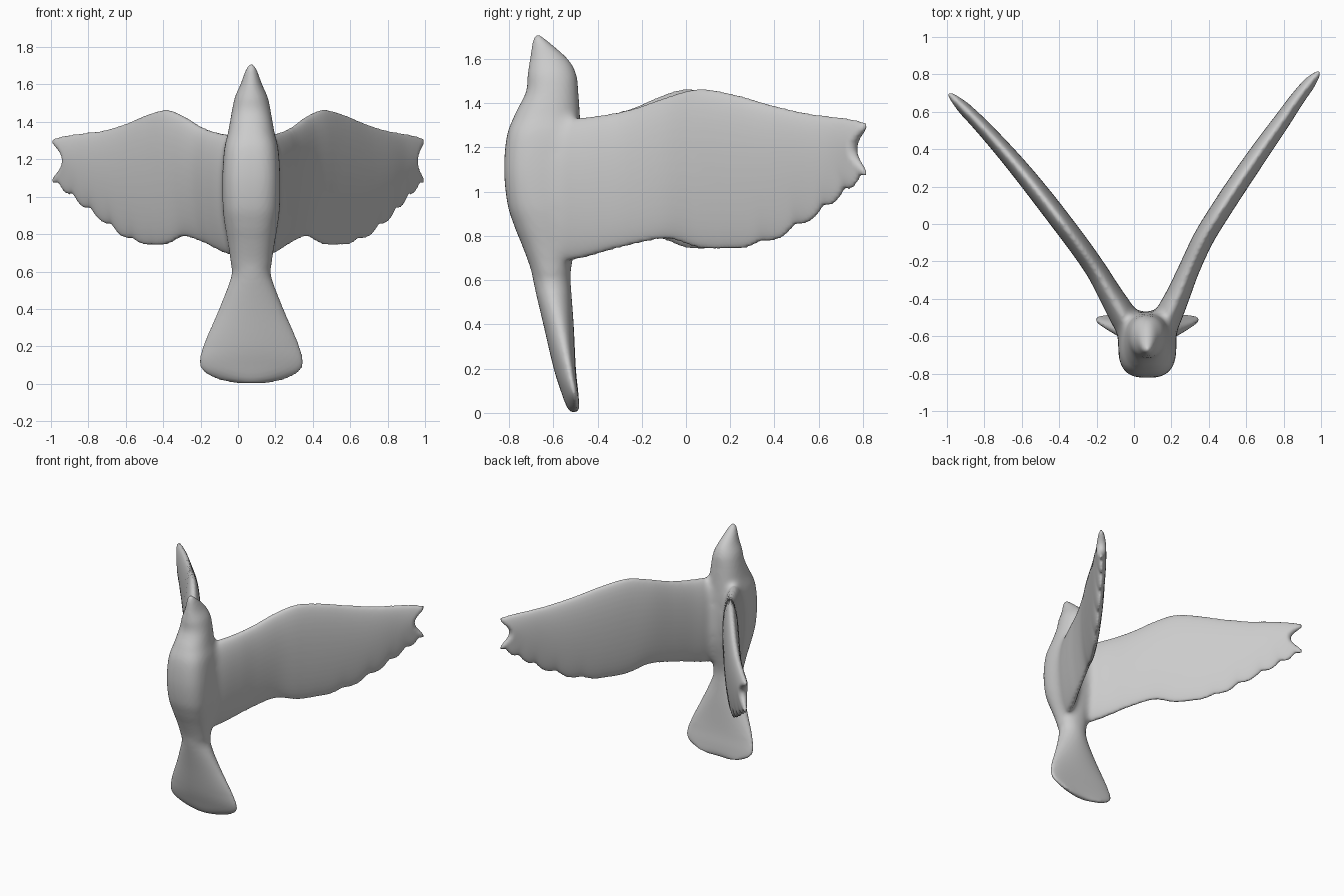
import bpy, bmesh, math
from mathutils import Vector

cube = bpy.data.objects.get("Cube")
if cube:
    bpy.data.objects.remove(cube, do_unlink=True)

# One matte grey for the whole bird
grey = bpy.data.materials.new("plain grey")
grey.use_nodes = True
grey.diffuse_color = (0.6, 0.6, 0.6, 1)
grey.node_tree.nodes["Principled BSDF"].inputs["Base Color"].default_value = (0.6, 0.6, 0.6, 1)


def sample(rows, u):
    """Smooth (Catmull-Rom) interpolation between table rows."""
    last = len(rows) - 1
    i = min(int(u), last - 1)
    t = u - i
    a, b, c, d = (rows[max(0, min(last, k))] for k in (i - 1, i, i + 1, i + 2))
    return [0.5 * (2 * q + (r - p) * t + (2 * p - 5 * q + 4 * r - s) * t * t
                   + (3 * q - p - 3 * r + s) * t ** 3)
            for p, q, r, s in zip(a, b, c, d)]


def loft(name, rings):
    """Skin a list of closed rings and close both ends with quad strips."""
    bm = bmesh.new()
    loops = [[bm.verts.new(p) for p in ring] for ring in rings]
    n = len(loops[0])
    for lo, hi in zip(loops, loops[1:]):
        for i in range(n):
            j = (i + 1) % n
            bm.faces.new((lo[i], lo[j], hi[j], hi[i]))
    for end in (loops[0], loops[-1]):
        for i in range(n // 2 - 1):
            bm.faces.new((end[i], end[i + 1], end[n - 2 - i], end[n - 1 - i]))
    bmesh.ops.recalc_face_normals(bm, faces=bm.faces)
    mesh = bpy.data.meshes.new(name)
    bm.to_mesh(mesh)
    bm.free()
    mesh.materials.append(grey)
    obj = bpy.data.objects.new(name, mesh)
    bpy.context.collection.objects.link(obj)
    return obj


def angles(n):
    return [2 * math.pi * (i + 0.5) / n for i in range(n)]


def spow(v, e):
    return math.copysign(abs(v) ** e, v)


# Head, body and tail fan: height, half width, front y, back y, roundness power
BODY = [
    (1.708, .008, -.680, -.662, 1.0), (1.68, .028, -.692, -.625, 1.0),
    (1.60, .058, -.705, -.535, 1.0), (1.53, .088, -.715, -.497, .95),
    (1.45, .105, -.724, -.487, .9), (1.35, .123, -.773, -.480, .85),
    (1.25, .145, -.810, -.475, .75), (1.10, .155, -.822, -.470, .72),
    (0.95, .153, -.808, -.470, .75), (0.85, .142, -.778, -.480, .8),
    (0.75, .125, -.738, -.500, .85), (0.65, .110, -.702, -.520, .9),
    (0.57, .108, -.685, -.520, 1.0), (0.40, .172, -.645, -.508, 1.0),
    (0.20, .258, -.598, -.498, 1.0), (0.09, .274, -.563, -.487, 1.0),
    (0.03, .195, -.540, -.485, 1.0), (0.003, .09, -.520, -.495, 1.0),
]
CENTRE_X = .071
rings = []
STEPS = 6
for k in range((len(BODY) - 1) * STEPS + 1):
    z, hw, front, back, e = sample(BODY, k / STEPS)
    mid, depth = (front + back) / 2, (back - front) / 2
    bow = .02 * max(0, min(1, (.5 - z) / .3))  # tail corners sweep back
    rings.append([(CENTRE_X + hw * spow(math.cos(a), e),
                   mid + depth * spow(math.sin(a), e) + bow * math.cos(a) ** 2, z)
                  for a in angles(48)])
bird = loft("bird", rings)

# Wings: right x, right y, left x, left y, top z, bottom z, half thickness
WING = [
    (.00, -.60, .14, -.60, 1.32, .68, .075),
    (-.065, -.48, .19, -.48, 1.335, .695, .075),
    (-.13, -.37, .24, -.37, 1.35, .725, .066),
    (-.20, -.25, .295, -.24, 1.375, .76, .059),
    (-.29, -.12, .37, -.08, 1.43, .785, .058),
    (-.38, .00, .455, .06, 1.465, .745, .058),
    (-.48, .13, .56, .22, 1.44, .742, .057),
    (-.60, .28, .68, .395, 1.39, .785, .053),
    (-.72, .42, .79, .55, 1.355, .87, .047),
    (-.83, .54, .87, .665, 1.34, .955, .041),
    (-.92, .63, .94, .755, 1.327, 1.03, .035),
    (-.992, .70, .992, .815, 1.31, 1.08, .028),
]
END = len(WING) - 1


def wing(name, col):
    rings = []
    steps = 10
    for k in range(END * steps + 1):
        u = k / steps
        row = sample(WING, u)
        top, bottom = row[4], row[5]
        # Rounded wing tip
        over = max(0, (u - (END - .5)) / .5)
        tip = math.sqrt(max(.05, 1 - over * over))
        # Feather scallops along the trailing edge
        ramp = max(0, min(1, (u - 5.5) / 2))
        scallop = .03 * ramp * (0.6 - abs(math.sin(math.pi * u * 1.05)))
        ring = []
        for a in angles(40):
            v = math.cos(a)
            # Notch between the two end feathers
            notch = max(0, 1 - (v / .8) ** 2) * max(0, (u - 9) / 2) * .85
            w = u - notch
            here = sample(WING, w)
            p, q = sample(WING, max(0, w - .1)), sample(WING, min(END, w + .1))
            dx, dy = q[col] - p[col], q[col + 1] - p[col + 1]
            length = math.hypot(dx, dy)
            t = here[6] * tip * math.sin(a) * (.95 + .15 * v)
            z = (top + bottom) / 2 + (top - bottom) / 2 * v
            z += scallop * max(0, -v) ** 2
            ring.append((here[col] - dy / length * t,
                         here[col + 1] + dx / length * t, z))
        rings.append(ring)
    return loft(name, rings)


wings = [wing("right_wing", 0), wing("left_wing", 2)]

# Fuse body and wings into one sculpted skin
bpy.ops.object.select_all(action='DESELECT')
for obj in wings + [bird]:
    obj.select_set(True)
bpy.context.view_layer.objects.active = bird
bpy.ops.object.join()
remesh = bird.modifiers.new("fuse", 'REMESH')
remesh.mode = 'VOXEL'
remesh.voxel_size = .011
bpy.ops.object.modifier_apply(modifier=remesh.name)

# Soften the skin, then fill the creases where the wings meet the body
bm = bmesh.new()
bm.from_mesh(bird.data)
bmesh.ops.smooth_vert(bm, verts=bm.verts, factor=.5, use_axis_x=True,
                      use_axis_y=True, use_axis_z=True)
root = [v for v in bm.verts if -.75 < v.co.y < -.3 and .55 < v.co.z < 1.45]
near = [[e.other_vert(v) for e in v.link_edges] for v in root]
for _ in range(40):
    bm.normal_update()
    moves = []
    for v, ring in zip(root, near):
        pull = sum((o.co for o in ring), Vector()) / len(ring) - v.co
        moves.append(pull * (.6 if pull.dot(v.normal) > 0 else .05))
    for v, move in zip(root, moves):
        v.co += move
bm.to_mesh(bird.data)
bm.free()
bird.data.materials.clear()
bird.data.materials.append(grey)
bird.data.shade_smooth()
